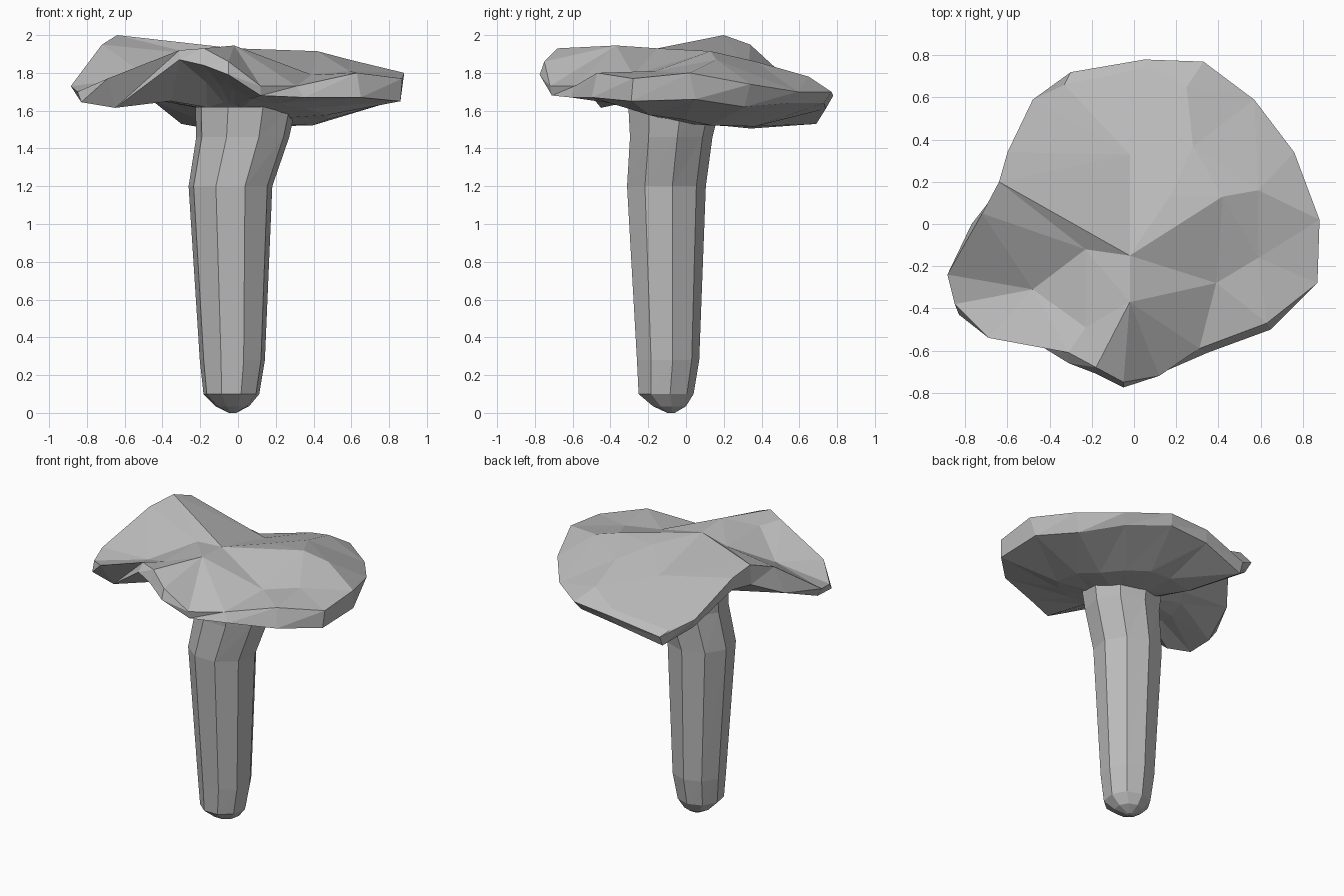
import bpy
import bmesh
import math
from mathutils import Vector
from mathutils.geometry import delaunay_2d_cdt

default_cube = bpy.data.objects.get("Cube")
if default_cube:
    bpy.data.objects.remove(default_cube, do_unlink=True)

# One plain grey for the whole model
grey = bpy.data.materials.new("stone_grey")
grey.use_nodes = True
grey.diffuse_color = (0.5, 0.5, 0.5, 1)
grey.node_tree.nodes["Principled BSDF"].inputs["Base Color"].default_value = grey.diffuse_color
grey.node_tree.nodes["Principled BSDF"].inputs["Roughness"].default_value = 0.9


def finish(bm, name):
    """Turn a bmesh into a flat shaded, grey object."""
    bmesh.ops.recalc_face_normals(bm, faces=bm.faces[:])
    mesh = bpy.data.meshes.new(name)
    bm.to_mesh(mesh)
    bm.free()
    mesh.materials.append(grey)
    part = bpy.data.objects.new(name, mesh)
    bpy.context.scene.collection.objects.link(part)
    return part


def bridge(bm, lower, upper):
    """Join two equally long vertex rings with triangles."""
    count = len(lower)
    for i in range(count):
        j = (i + 1) % count
        bm.faces.new((lower[i], lower[j], upper[j]))
        bm.faces.new((lower[i], upper[j], upper[i]))


# Upper edge of the cap, counter-clockwise from the left side
upper_rim = [
    (.88, .02, 1.8), (.76, .34, 1.74), (.57, .59, 1.7), (.33, .77, 1.7),
    (.05, .78, 1.68), (-.3, .72, 1.6), (-.48, .59, 1.72), (-.6, .34, 1.95),
    (-.64, .2, 2), (-.72, .05, 1.95), (-.885, -.24, 1.73), (-.85, -.38, 1.7),
    (-.69, -.54, 1.77), (-.31, -.61, 1.92), (-.18, -.68, 1.93), (-.05, -.75, 1.86),
    (.12, -.72, 1.73), (.31, -.59, 1.73), (.63, -.47, 1.8), (.87, -.28, 1.77),
]

# Lower edge of the cap, one point under each upper one
lower_rim = [
    (.86, .05, 1.66), (.72, .31, 1.62), (.53, .55, 1.64), (.3, .73, 1.64),
    (.02, .74, 1.61), (-.3, .69, 1.53), (-.45, .56, 1.65), (-.59, .33, 1.86),
    (-.63, .18, 1.85), (-.77, 0, 1.76), (-.84, -.26, 1.66), (-.83, -.43, 1.645),
    (-.65, -.45, 1.615), (-.31, -.66, 1.87), (-.18, -.71, 1.84), (-.05, -.775, 1.79),
    (.12, -.71, 1.68), (.35, -.61, 1.67), (.65, -.5, 1.67), (.86, -.29, 1.65),
]

# Named points on the top surface: ridges, valley and slopes
top_points = {
    "centre": (-.02, -.15, 1.93),
    "front_crest": (-.02, -.37, 1.945),
    "dip": (.39, -.28, 1.79),
    "dip_side": (.59, -.16, 1.81),
    "side_shoulder": (.59, .16, 1.87),
    "side_crest": (.42, .13, 1.915),
    "back_crest": (.17, .13, 1.9),
    "back_slope": (.28, .37, 1.86),
    "back_middle": (-.02, .33, 1.81),
    "back_low": (.25, .65, 1.78),
    "valley_head": (-.23, -.12, 1.9),
    "valley": (-.48, -.31, 1.78),
    "front_slope": (-.23, -.49, 1.9),
    "back_lip": (-.33, .66, 1.63),
    "back_edge": (.05, .74, 1.71),
}

# Fold lines; whole numbers are places on the rim
folds = [
    ("centre", 8), ("centre", "front_crest"), ("valley_head", 9),
    ("valley_head", "valley"), ("valley", 11), ("front_crest", 15),
    ("front_crest", "dip"), ("centre", "dip"), ("centre", "side_crest"),
    ("side_crest", "side_shoulder"), ("back_lip", "back_edge"),
    ("dip", "side_crest"), ("valley", "front_slope"),
    ("back_slope", "back_low"), ("back_middle", "back_lip"),
]


def build_cap():
    bm = bmesh.new()
    count = len(upper_rim)
    names = list(top_points)
    points = upper_rim + list(top_points.values())

    def place(key):
        return key if isinstance(key, int) else count + names.index(key)

    # Folded top surface
    edges = [(i, (i + 1) % count) for i in range(count)]
    edges += [(place(a), place(b)) for a, b in folds]
    flat = [Vector(p[:2]) for p in points]
    result = delaunay_2d_cdt(flat, edges, [], 1, 1e-5)
    source = result[3]
    verts = [bm.verts.new(p) for p in points]
    for face in result[2]:
        if all(source[k] for k in face):
            bm.faces.new([verts[source[k][0]] for k in face])

    # Rim band and hollow underside, drawn in towards the stem
    ring = [bm.verts.new(p) for p in lower_rim]
    bridge(bm, ring, verts[:count])
    for inward, drop in ((0.45, 0.6), (0.75, 0.9)):
        inner = []
        for p in lower_rim:
            x = p[0] * (1 - inward)
            y = p[1] * (1 - inward) - 0.08 * inward
            collar = 1.55 - 0.25 * y - 0.15 * x
            inner.append(bm.verts.new((x, y, p[2] + (collar - p[2]) * drop)))
        bridge(bm, inner, ring)
        ring = inner
    bm.faces.new(ring)
    return finish(bm, "cap")


# Stem sections: centre x, centre y, half width, half depth, height
stem_sections = [
    (-.03, -.08, .02, .02, 0), (-.03, -.09, .09, .09, .035),
    (-.035, -.11, .15, .15, .1), (-.03, -.1, .175, .17, .28),
    (-.04, -.11, .225, .215, 1.2), (.025, -.085, .25, .225, 1.46),
    (.04, -.07, .27, .25, 1.62),
]


def build_stem(sides=9):
    bm = bmesh.new()
    previous = None
    for cx, cy, width, depth, height in stem_sections:
        ring = []
        for i in range(sides):
            angle = math.tau * (i + 0.25) / sides
            ring.append(bm.verts.new((cx + width * math.cos(angle),
                                      cy + depth * math.sin(angle), height)))
        if previous:
            bridge(bm, previous, ring)
        else:
            bm.faces.new(ring)
        previous = ring
    bm.faces.new(previous)
    return finish(bm, "stem")


build_cap()
build_stem()
